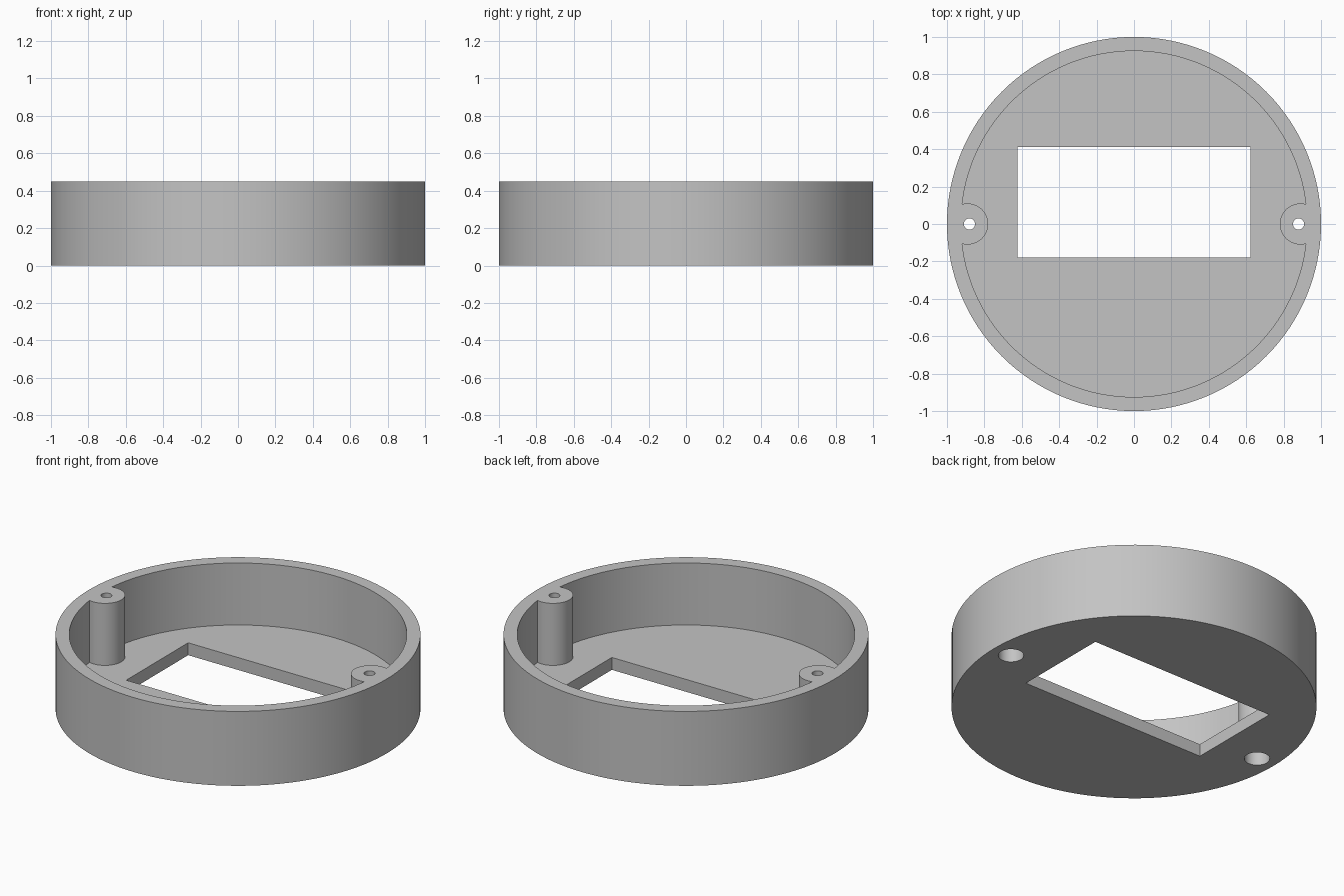
import bpy
import math

cube = bpy.data.objects.get("Cube")
if cube:
    bpy.data.objects.remove(cube, do_unlink=True)

HEIGHT = 0.45
FLOOR = 0.075
INNER_RADIUS = 0.925
SCREW_X = 0.88

grey = bpy.data.materials.new("plain grey")
grey.use_nodes = True
colour = (0.55, 0.55, 0.55, 1)
grey.diffuse_color = colour
grey.node_tree.nodes["Principled BSDF"].inputs["Base Color"].default_value = colour


def cylinder(name, radius, bottom, top, x=0, sides=48):
    bpy.ops.mesh.primitive_cylinder_add(
        vertices=sides, radius=radius, depth=top - bottom,
        location=(x, 0, (bottom + top) / 2))
    obj = bpy.context.object
    obj.name = name
    obj.data.materials.append(grey)
    return obj


def box(name, x_range, y_range, z_range):
    ranges = (x_range, y_range, z_range)
    bpy.ops.mesh.primitive_cube_add(size=1, location=[sum(r) / 2 for r in ranges])
    obj = bpy.context.object
    obj.name = name
    obj.scale = [r[1] - r[0] for r in ranges]
    obj.data.materials.append(grey)
    bpy.ops.object.transform_apply(location=False, rotation=False, scale=True)
    return obj


def cut(target, cutter):
    """Subtract the cutter from the target, then discard the cutter."""
    mod = target.modifiers.new("cut", 'BOOLEAN')
    mod.operation = 'DIFFERENCE'
    mod.solver = 'EXACT'
    mod.object = cutter
    bpy.context.view_layer.objects.active = target
    bpy.ops.object.modifier_apply(modifier=mod.name)
    bpy.data.objects.remove(cutter, do_unlink=True)


# Round housing
housing = cylinder("round_housing", 1, 0, HEIGHT, sides=128)

# Cavity, leaving a screw post standing on each side
cavity = cylinder("cavity_cutter", INNER_RADIUS, FLOOR, 1, sides=128)
for side in (-1, 1):
    cut(cavity, cylinder("post_space", 0.11, -1, 2, side * 0.89))
cut(housing, cavity)

# Rectangular window through the floor
cut(housing, box("window_cutter", (-0.622, 0.622), (-0.18, 0.412), (-1, 0.3)))

# Screw holes, with a wide bore from below
for side in (-1, 1):
    cut(housing, cylinder("bore_cutter", 0.07, -1, 0.3, side * SCREW_X))
    cut(housing, cylinder("screw_cutter", 0.03, -1, 1, side * SCREW_X, 24))

# Smooth round walls with sharp rims
bpy.ops.object.select_all(action='DESELECT')
housing.select_set(True)
bpy.context.view_layer.objects.active = housing
bpy.ops.object.shade_smooth_by_angle(angle=math.radians(30))
